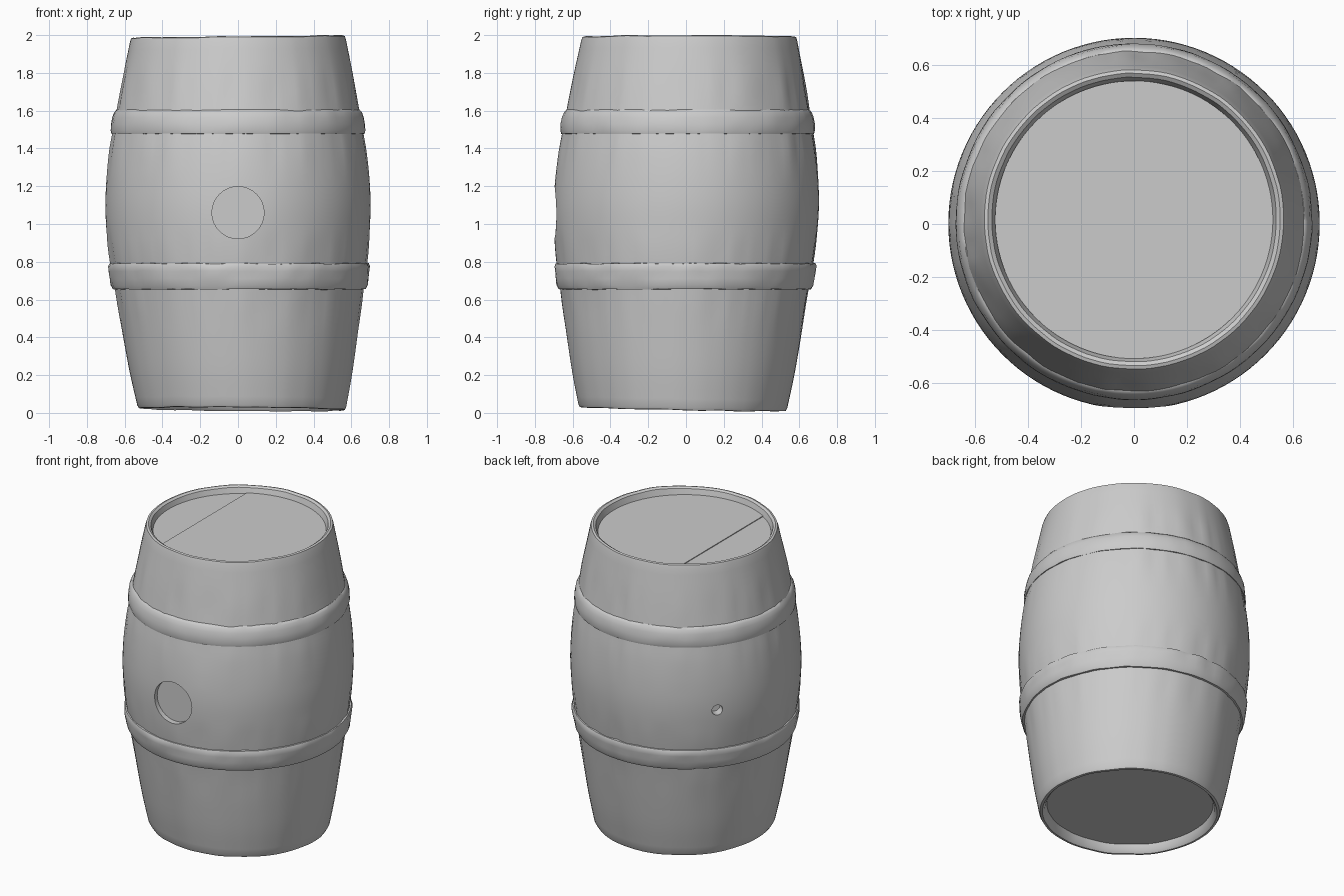
import bpy, bmesh, math
from mathutils import Vector, Matrix, noise

if "Cube" in bpy.data.objects:
    bpy.data.objects.remove(bpy.data.objects["Cube"])

SEG = 112


def centre(z):
    # the barrel leans very slightly
    return 0.02 * max(0, 1 - z), 0.017 * (z - 1)


def new_object(name, bm):
    bmesh.ops.recalc_face_normals(bm, faces=bm.faces)
    me = bpy.data.meshes.new(name)
    bm.to_mesh(me)
    bm.free()
    ob = bpy.data.objects.new(name, me)
    bpy.context.collection.objects.link(ob)
    return ob


def smooth(ob, angle=38):
    bpy.ops.object.select_all(action='DESELECT')
    ob.select_set(True)
    bpy.context.view_layer.objects.active = ob
    bpy.ops.object.shade_smooth_by_angle(angle=math.radians(angle))


def lathe(name, profile, wear, closed=False):
    # spin (radius, z) points round the leaning axis, with a hand-worn surface
    bm = bmesh.new()
    rings = []
    for r, z in profile:
        cx, cy = centre(z)
        ring = []
        for i in range(SEG):
            a = 2 * math.pi * i / SEG
            c, s = math.cos(a), math.sin(a)
            dr, dz = wear(c, s, z)
            ring.append(bm.verts.new((cx + (r + dr) * c, cy + (r + dr) * s, z + dz)))
        rings.append(ring)
    pairs = list(zip(rings, rings[1:]))
    if closed:
        pairs.append((rings[-1], rings[0]))
    for a, b in pairs:
        for i in range(SEG):
            j = (i + 1) % SEG
            bm.faces.new((a[i], a[j], b[j], b[i]))
    if not closed:
        bm.faces.new(rings[0])
        bm.faces.new(rings[-1])
    return new_object(name, bm)


def body_wear(c, s, z):
    # vertical streaks below and above the hoops, uneven end rims
    streak = noise.noise(Vector((c * 9, s * 9, z * 0.8)))
    near = max(math.exp(-((z - h) / 0.11) ** 2) for h in (0.58, 0.84, 1.42, 1.70))
    plain = 0.0 if 0.92 < z < 1.22 else 0.0015
    dr = streak * (plain + 0.006 * near)
    bottom = max(0, 1 - z / 0.4)
    top = max(0, (z - 1.6) / 0.4)
    lump = 0.006 * noise.noise(Vector((c * 3, s * 3, z)))
    dz = bottom * (0.016 - 0.010 * s - 0.005 * c + lump) + top * (0.006 * c - 0.009 + lump)
    return dr, dz


def hoop_wear(c, s, z):
    n = noise.noise(Vector((c * 8, s * 8, z * 14)))
    amount = 0.006 if z < 1 else 0.003
    return amount * n, amount * n * 0.8


# outer stave curve, densely interpolated between key points
keys = [(0.553, 0.02), (0.588, 0.20), (0.619, 0.40), (0.654, 0.64), (0.679, 0.80),
        (0.696, 0.96), (0.702, 1.10), (0.696, 1.24), (0.681, 1.38), (0.661, 1.50),
        (0.642, 1.61), (0.608, 1.80), (0.572, 1.98)]
outer = []
for k in range(len(keys) - 1):
    p0, p1 = keys[max(k - 1, 0)], keys[k]
    p2, p3 = keys[k + 1], keys[min(k + 2, len(keys) - 1)]
    for n in range(4):
        t = n / 4
        z = p1[1] + (p2[1] - p1[1]) * t
        m1 = (p2[0] - p0[0]) / (p2[1] - p0[1]) * (p2[1] - p1[1])
        m2 = (p3[0] - p1[0]) / (p3[1] - p1[1]) * (p2[1] - p1[1])
        r = ((2*t**3 - 3*t**2 + 1) * p1[0] + (t**3 - 2*t**2 + t) * m1
             + (3*t**2 - 2*t**3) * p2[0] + (t**3 - t**2) * m2)
        outer.append((r, z))
outer.append(keys[-1])
profile = ([(0.505, 0.06), (0.515, 0.02), (0.53, 0.003), (0.545, 0.005)] + outer
           + [(0.566, 1.998), (0.553, 2.002), (0.538, 1.992), (0.522, 1.94)])
body = lathe("barrel_body", profile, body_wear)


def cut_hole(angle, z, radius, r_floor, name):
    # radial cylinder cutter giving a shallow flat-bottomed recess
    d = Vector((math.cos(angle), math.sin(angle), 0))
    bm = bmesh.new()
    bmesh.ops.create_cone(bm, cap_ends=True, segments=32, radius1=radius,
                          radius2=radius, depth=0.3)
    rot = d.to_track_quat('Z', 'Y').to_matrix().to_4x4()
    bm.transform(Matrix.Translation(d * (r_floor + 0.15) + Vector((0, 0, z))) @ rot)
    cutter = new_object(name, bm)
    cutter.hide_render = True
    mod = body.modifiers.new(name, 'BOOLEAN')
    mod.object = cutter
    mod.solver = 'EXACT'
    bpy.context.view_layer.objects.active = body
    bpy.ops.object.modifier_apply(modifier=mod.name)
    bpy.data.objects.remove(cutter)


# large bung recess in front, small vent hole at the back left
cut_hole(-math.pi / 2, 1.06, 0.138, 0.658, "bung_cutter")
cut_hole(math.atan2(0.63, -0.77), 1.06, 0.034, 0.64, "vent_cutter")
smooth(body)

# two raised hoops with soft, dented edges
lower = lathe("lower_hoop", [(0.63, 0.652), (0.668, 0.655), (0.678, 0.675), (0.684, 0.71),
              (0.690, 0.75), (0.692, 0.775), (0.686, 0.79), (0.64, 0.795)], hoop_wear, True)
upper = lathe("upper_hoop", [(0.63, 0.01 + 1.465), (0.670, 1.478), (0.674, 1.495), (0.672, 1.53),
              (0.666, 1.565), (0.656, 1.59), (0.643, 1.605), (0.62, 1.605)], hoop_wear, True)
for hoop in (lower, upper):
    smooth(hoop, 50)


def head_board(name, keep_left, z_top):
    # one side of the round lid, split along its plank joint
    bm = bmesh.new()
    cx, cy = centre(z_top)
    bmesh.ops.create_cone(bm, cap_ends=True, segments=SEG, radius1=0.525, radius2=0.525,
                          depth=0.03)
    bm.transform(Matrix.Translation((cx, cy, z_top - 0.015)))
    cut = bmesh.ops.bisect_plane(bm, geom=bm.verts[:] + bm.edges[:] + bm.faces[:],
                                 plane_co=(-0.265, 0, 0), plane_no=(1, 0, 0),
                                 clear_outer=keep_left, clear_inner=not keep_left)
    edges = [e for e in cut['geom_cut'] if isinstance(e, bmesh.types.BMEdge)]
    bmesh.ops.holes_fill(bm, edges=edges)
    smooth(new_object(name, bm))


head_board("top_lid_wide_board", False, 1.950)
head_board("top_lid_narrow_board", True, 1.945)
